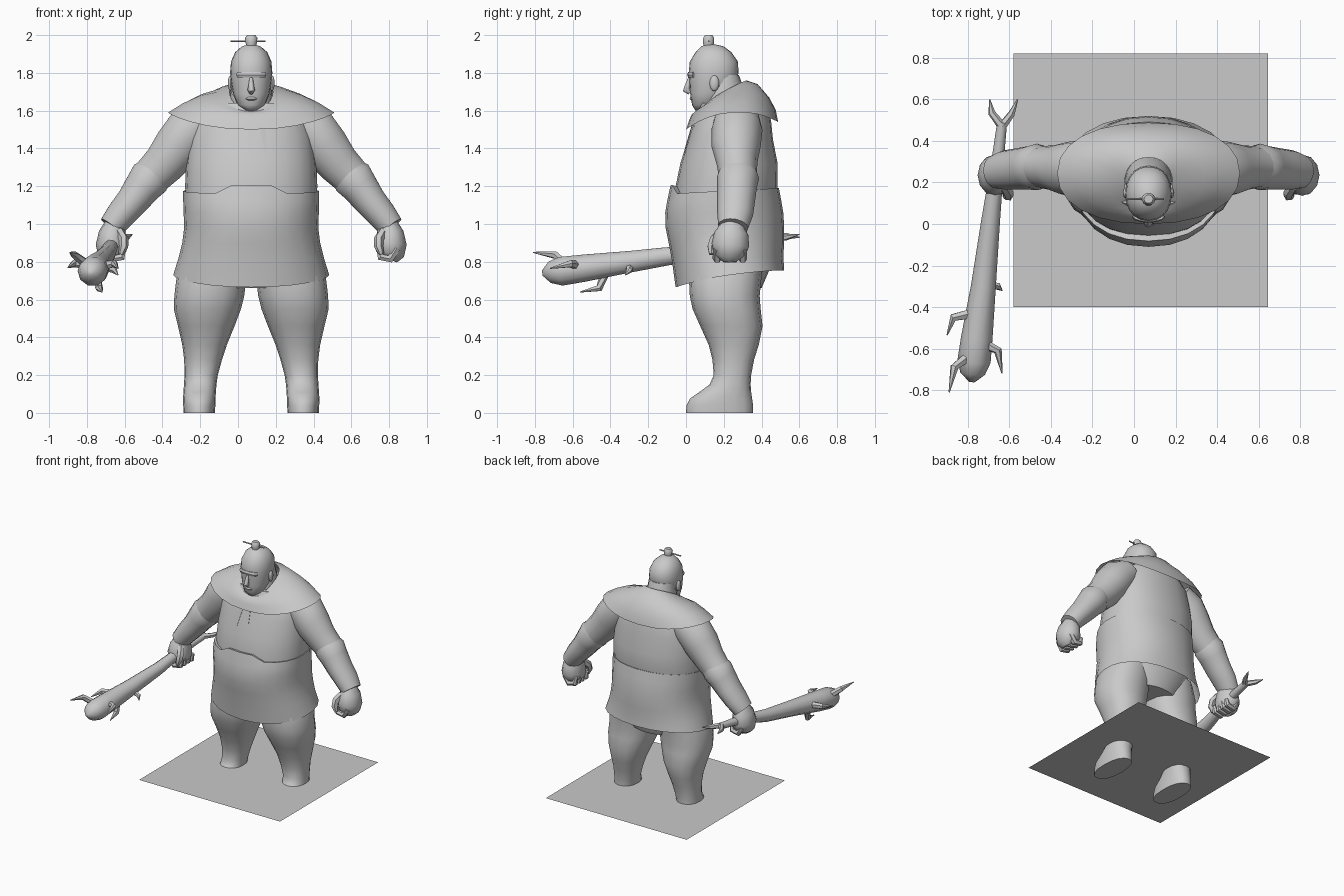
import bpy, bmesh, math
from mathutils import Vector

CX = 0.07  # body centre line
grey = bpy.data.materials.new("plain_grey")
grey.diffuse_color = (0.588, 0.588, 0.588, 1)


def finish(name, bm, angle=40):
    bmesh.ops.recalc_face_normals(bm, faces=bm.faces)
    me = bpy.data.meshes.new(name)
    bm.to_mesh(me)
    bm.free()
    ob = bpy.data.objects.new(name, me)
    bpy.context.collection.objects.link(ob)
    me.materials.append(grey)
    bpy.ops.object.select_all(action='DESELECT')
    ob.select_set(True)
    bpy.context.view_layer.objects.active = ob
    bpy.ops.object.shade_smooth_by_angle(angle=math.radians(angle))
    return ob


def bridge(name, rings, caps=(True, True), angle=40):
    bm = bmesh.new()
    vs = [[bm.verts.new(p) for p in r] for r in rings]
    n = len(vs[0])
    for a, b in zip(vs, vs[1:]):
        for i in range(n):
            j = (i + 1) % n
            bm.faces.new((a[i], a[j], b[j], b[i]))
    if caps[0]:
        bm.faces.new(vs[0])
    if caps[1]:
        bm.faces.new(vs[-1])
    return finish(name, bm, angle)


def loft(name, rows, cx=CX, n=24, caps=(True, True), power=1.0, angle=40):
    """Rows: z, front y, back y, half width, [tilt, side lift, front bump, x shift]."""
    rings = []
    for row in rows:
        z, y0, y1, w, tilt, lift, bump, dx = (list(row) + [0] * 4)[:8]
        ring = []
        for i in range(n):
            a = 2 * math.pi * i / n
            c, s = math.cos(a), math.sin(a)
            ex = math.copysign(abs(c) ** power, c)
            ey = math.copysign(abs(s) ** power, s)
            zz = z + tilt * s + lift * c * c + (bump if s < -0.9 else 0)
            ring.append((cx + dx + w * ex, (y0 + y1) / 2 + (y1 - y0) / 2 * ey, zz))
        rings.append(ring)
    return bridge(name, rings, caps, angle)


def tube(name, pts, radii, ref=(0, 1, 0), n=12, angle=40):
    """Tube along pts; each radius is a pair: along ref, across ref."""
    pts = [Vector(p) for p in pts]
    rings = []
    for i, p in enumerate(pts):
        t = (pts[min(i + 1, len(pts) - 1)] - pts[max(i - 1, 0)]).normalized()
        u = Vector(ref)
        u = (u - t * u.dot(t)).normalized()
        v = t.cross(u)
        r = radii[i] if isinstance(radii[i], tuple) else (radii[i], radii[i])
        rings.append([p + u * r[0] * math.cos(2 * math.pi * k / n)
                      + v * r[1] * math.sin(2 * math.pi * k / n) for k in range(n)])
    return bridge(name, rings, angle=angle)


def ball(name, loc, size):
    bm = bmesh.new()
    bmesh.ops.create_uvsphere(bm, u_segments=12, v_segments=8, radius=1)
    for v in bm.verts:
        v.co = Vector(loc) + Vector([v.co[k] * size[k] for k in range(3)])
    return finish(name, bm)


# Floor sheet that the feet sink through
bm = bmesh.new()
bm.faces.new([bm.verts.new(p) for p in
              ((-.58, -.4, .15), (.645, -.4, .15), (.645, .82, .15), (-.58, .82, .15))])
finish("floor_sheet", bm)

# Trunk and clothing
loft("vest", [(1.10, -.06, .47, .345), (1.2, -.055, .485, .35), (1.32, -.03, .485, .345),
              (1.45, .01, .46, .33), (1.55, .04, .45, .30), (1.64, .08, .42, .22)], power=.9)
loft("skirt_and_belt", [(.71, -.055, .52, .413, .045, .02), (.82, -.075, .515, .385, .01),
                        (.9, -.092, .52, .365), (.98, -.108, .52, .355), (1.06, -.11, .515, .358),
                        (1.12, -.10, .505, .36), (1.175, -.082, .492, .36, .015, 0, .045),
                        (1.165, -.04, .46, .33, .015, 0, .045)],
     power=.92, caps=(False, False), angle=50)
loft("shoulder_cape", [(1.52, .0, .488, .44, .02, .07), (1.575, .015, .475, .36, .03, .065),
                       (1.625, .03, .44, .27, .045, .055), (1.665, .05, .38, .17, .075, .035),
                       (1.68, .07, .32, .115, .08, .02)], power=.9, caps=(False, False))
loft("hips", [(.66, .06, .40, .22), (.8, -.02, .46, .33), (.95, -.04, .46, .33)])

# Head
loft("neck", [(1.55, .09, .34, .12), (1.68, .09, .32, .11), (1.79, .12, .28, .095)], n=16)
loft("head", [(1.6, .05, .12, .03), (1.63, .032, .17, .072), (1.69, .022, .23, .096),
              (1.75, .018, .265, .107), (1.80, .014, .278, .112), (1.86, .02, .275, .107),
              (1.91, .05, .24, .085), (1.94, .08, .20, .05), (1.952, .11, .15, .015)],
     n=20, power=.92, angle=60)
tube("nose", [(CX, .022, 1.78), (CX, .008, 1.73), (CX, .002, 1.71), (CX, .02, 1.695)],
     [.008, .015, .02, .012], ref=(1, 0, 0), n=8, angle=60)
loft("brow", [(1.775, .012, .06, .075), (1.79, .006, .06, .08), (1.805, .012, .06, .075)], n=12)
loft("lips", [(1.652, .03, .06, .025), (1.662, .018, .06, .034), (1.672, .025, .06, .03)], n=12)
for s in (-1, 1):
    ball("ear", (CX + s * .11, .15, 1.745), (.014, .025, .042))
loft("top_knot", [(1.93, .095, .145, .024), (1.96, .088, .15, .03), (1.985, .09, .15, .033),
                  (2.0, .1, .14, .022)], n=10)
tube("hair_pin", [(-.04, .12, 1.968), (.145, .12, 1.968)], [.005, .005], n=6)


# Hanging ties on the chest, set just proud of the vest
def chest_plate(name, outline):
    bm = bmesh.new()
    verts = []
    for x, z in outline:
        front = -.055 + .3 * max(0, z - 1.2) + .25 * (1 - math.sqrt(1 - ((x - CX) / .35) ** 2))
        verts.append(bm.verts.new((x, front - .012, z)))
    f = bm.faces.new(verts)
    out = bmesh.ops.extrude_face_region(bm, geom=[f])['geom']
    for v in out:
        if isinstance(v, bmesh.types.BMVert):
            v.co.y += .009
    finish(name, bm, 20)


chest_plate("tie_left", [(-.02, 1.39), (0, 1.37), (.03, 1.52), (0, 1.53)])
chest_plate("tie_middle", [(.05, 1.40), (.095, 1.40), (.09, 1.53), (.06, 1.53)])
chest_plate("tie_right", [(.145, 1.37), (.225, 1.35), (.19, 1.52), (.11, 1.53)])

# Arms, hands, legs and feet
for s in (-1, 1):
    def P(dx, y, z):
        return (CX + s * dx, y, z)

    tube("sleeve", [P(.24, .27, 1.56), P(.32, .27, 1.50), P(.39, .265, 1.41), P(.46, .27, 1.32),
                    P(.53, .275, 1.25)],
         [(.12, .11), (.135, .135), (.13, .13), (.108, .115), (.10, .105)], n=14)
    tube("forearm", [P(.49, .275, 1.30), P(.535, .275, 1.245), P(.575, .27, 1.195),
                     P(.63, .265, 1.12), P(.69, .26, 1.05), P(.74, .25, .985)],
         [(.09, .08), (.112, .112), (.105, .10), (.10, .088), (.095, .08), (.08, .07)], n=14)
    tube("fist", [P(.72, .245, 1.0), P(.735, .24, .95), P(.74, .235, .89), P(.735, .23, .84),
                  P(.725, .23, .815)],
         [(.06, .055), (.09, .072), (.10, .083), (.085, .075), (.05, .05)], n=12)
    for k in range(4):
        y = .165 + .045 * k
        tube("finger", [P(.77, y, .87), P(.735, y, .815), P(.685, y, .825), P(.675, y, .87)],
             [.022, .024, .022, .014], n=6)
    tube("thumb", [P(.70, .19, .96), P(.675, .15, .92), P(.675, .135, .88), P(.69, .135, .84)],
         [.025, .027, .024, .014], ref=(1, 0, 0), n=6)

    loft("leg", [(.0, .0, .355, .083, 0, 0, 0, s * .275), (.04, .003, .355, .085, 0, 0, 0, s * .275),
                 (.075, .02, .35, .086, 0, 0, 0, s * .275), (.11, .07, .345, .086, 0, 0, 0, s * .273),
                 (.15, .125, .342, .086, 0, 0, 0, s * .27), (.2, .147, .345, .088, 0, 0, 0, s * .265),
                 (.28, .14, .36, .10, 0, 0, 0, s * .255), (.36, .12, .385, .118, 0, 0, 0, s * .247),
                 (.46, .075, .405, .15, 0, 0, 0, s * .238), (.55, .035, .395, .178, 0, 0, 0, s * .232),
                 (.62, .02, .39, .185, 0, 0, 0, s * .222), (.72, .015, .40, .185, 0, 0, 0, s * .21),
                 (.82, .03, .41, .16, 0, 0, 0, s * .19)], n=16, power=.88)

# Club with a forked butt and curved thorns
tube("club", [(-.635, .49, .93), (-.65, .36, .915), (-.668, .2, .89), (-.692, 0, .843),
              (-.725, -.3, .80), (-.757, -.55, .765), (-.77, -.66, .75), (-.777, -.72, .745),
              (-.78, -.76, .74)],
     [.024, .028, .036, .046, .06, .076, .08, .06, .015], ref=(1, 0, 0), n=10, angle=50)


def thorn(name, a, b, c, r):
    tube(name, [a, b, c], [r, r * .8, .003], ref=(.3, .2, .93), n=6)


thorn("fork_prong", (-.635, .47, .93), (-.685, .535, .935), (-.695, .6, .93), .022)
thorn("fork_prong", (-.635, .47, .93), (-.59, .53, .93), (-.56, .6, .945), .022)
thorn("thorn", (-.80, -.64, .785), (-.865, -.69, .835), (-.89, -.81, .85), .026)
thorn("thorn", (-.77, -.43, .79), (-.87, -.45, .79), (-.9, -.535, .77), .026)
thorn("thorn", (-.72, -.58, .78), (-.655, -.61, .79), (-.635, -.72, .765), .026)
thorn("thorn", (-.75, -.43, .74), (-.735, -.46, .66), (-.72, -.56, .64), .026)
thorn("thorn", (-.69, -.3, .77), (-.655, -.3, .755), (-.635, -.32, .73), .022)
